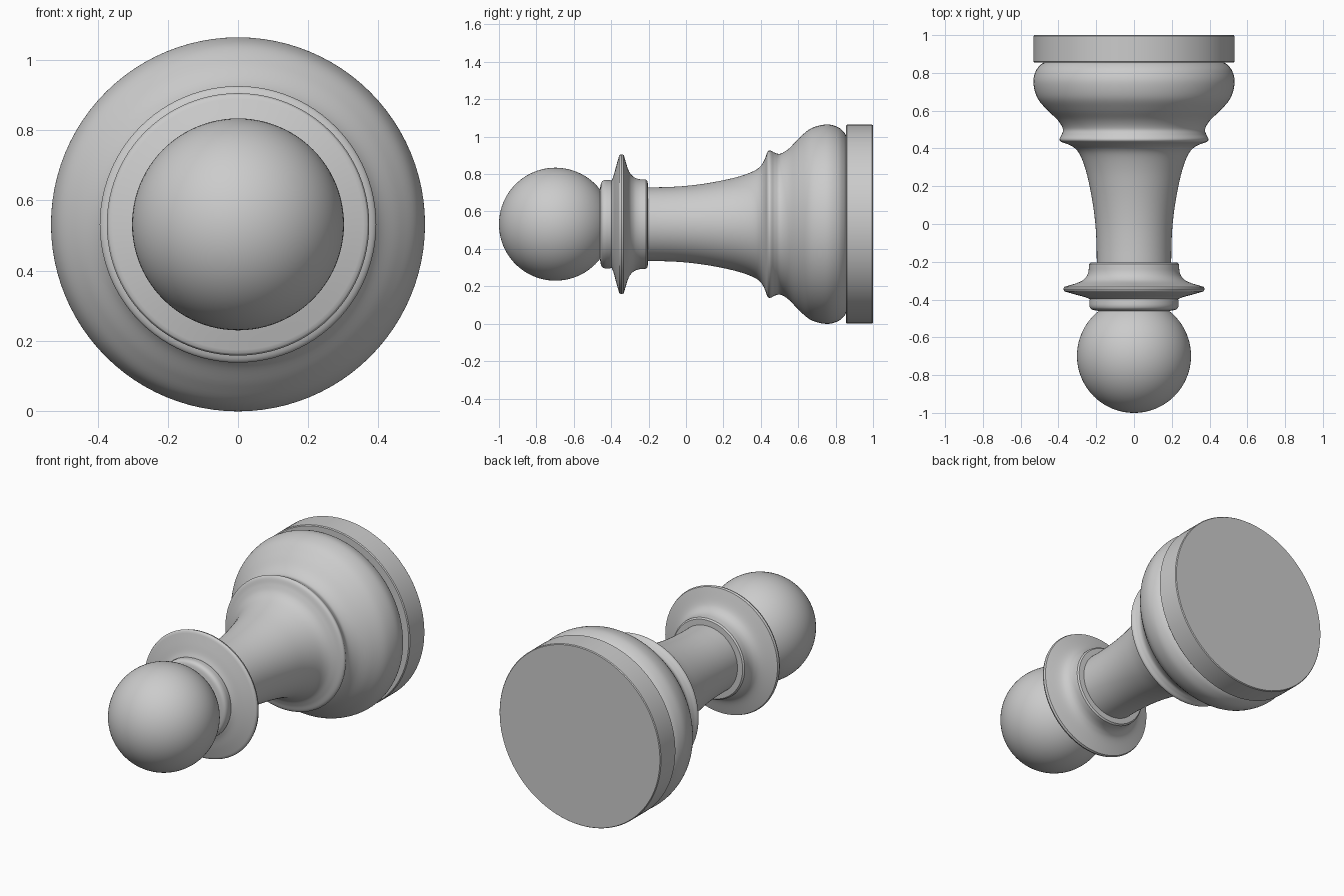
import bpy, bmesh, math
from mathutils import Vector

if "Cube" in bpy.data.objects:
    bpy.data.objects.remove(bpy.data.objects["Cube"])

AXIS_Z = 0.532
SIDES = 96


def spline(pts, steps=6):
    """Smooth curve through (y, radius) points."""
    p = [Vector(q) for q in pts]
    p = [2 * p[0] - p[1]] + p + [2 * p[-1] - p[-2]]
    out = []
    for a, b, c, d in zip(p, p[1:], p[2:], p[3:]):
        for i in range(steps):
            t = i / steps
            out.append(0.5 * (2 * b + (c - a) * t + (2 * a - 5 * b + 4 * c - d) * t * t
                              + (3 * b - a - 3 * c + d) * t ** 3))
    return [tuple(v) for v in out] + [tuple(pts[-1])]


def finish(obj, angle=35):
    bpy.ops.object.select_all(action='DESELECT')
    obj.select_set(True)
    bpy.context.view_layer.objects.active = obj
    bpy.ops.object.shade_smooth_by_angle(angle=math.radians(angle))


def lathe(name, profile):
    """Revolve a (y, radius) profile about the long axis, capped at both ends."""
    bm = bmesh.new()
    rings = []
    for y, r in profile:
        rings.append([bm.verts.new((r * math.cos(2 * math.pi * i / SIDES), y,
                                    AXIS_Z + r * math.sin(2 * math.pi * i / SIDES)))
                      for i in range(SIDES)])
    for a, b in zip(rings, rings[1:]):
        for i in range(SIDES):
            j = (i + 1) % SIDES
            bm.faces.new((a[i], a[j], b[j], b[i]))
    bm.faces.new(rings[0])
    bm.faces.new(rings[-1])
    bmesh.ops.recalc_face_normals(bm, faces=bm.faces)
    mesh = bpy.data.meshes.new(name)
    bm.to_mesh(mesh)
    bm.free()
    obj = bpy.data.objects.new(name, mesh)
    bpy.context.collection.objects.link(obj)
    finish(obj)


# Flat base disc
lathe("base_disc", [(0.855, 0.527), (0.86, 0.532), (0.995, 0.532), (1.0, 0.528)])

# Tapered stem, ridge and bulging foot
lathe("stem_and_foot", spline([
    (-0.22, 0.197), (-0.12, 0.198), (-0.02, 0.203), (0.08, 0.214), (0.18, 0.231),
    (0.28, 0.254), (0.36, 0.283), (0.40, 0.312), (0.422, 0.35), (0.435, 0.385),
    (0.45, 0.394), (0.475, 0.382), (0.505, 0.377), (0.55, 0.404), (0.607, 0.463),
    (0.67, 0.513), (0.75, 0.533), (0.81, 0.520), (0.845, 0.492), (0.86, 0.465)]))

# Collar with thin flared rim
rim_back = spline([(-0.213, 0.238), (-0.255, 0.242), (-0.285, 0.257),
                   (-0.308, 0.29), (-0.333, 0.37)])
rim_front = [(-0.345, 0.374), (-0.355, 0.37)] + spline(
    [(-0.357, 0.368), (-0.375, 0.305), (-0.387, 0.26), (-0.398, 0.233)])
bead = spline([(-0.405, 0.236), (-0.435, 0.236), (-0.452, 0.224), (-0.46, 0.19)])
lathe("collar", [(-0.203, 0.195), (-0.205, 0.23)] + rim_back + rim_front + bead)

# Ball head, poles along the long axis
bpy.ops.mesh.primitive_uv_sphere_add(segments=96, ring_count=48, radius=0.302,
                                     location=(0, -0.698, AXIS_Z),
                                     rotation=(math.pi / 2, 0, 0))
head = bpy.context.object
head.name = "head"
finish(head)
